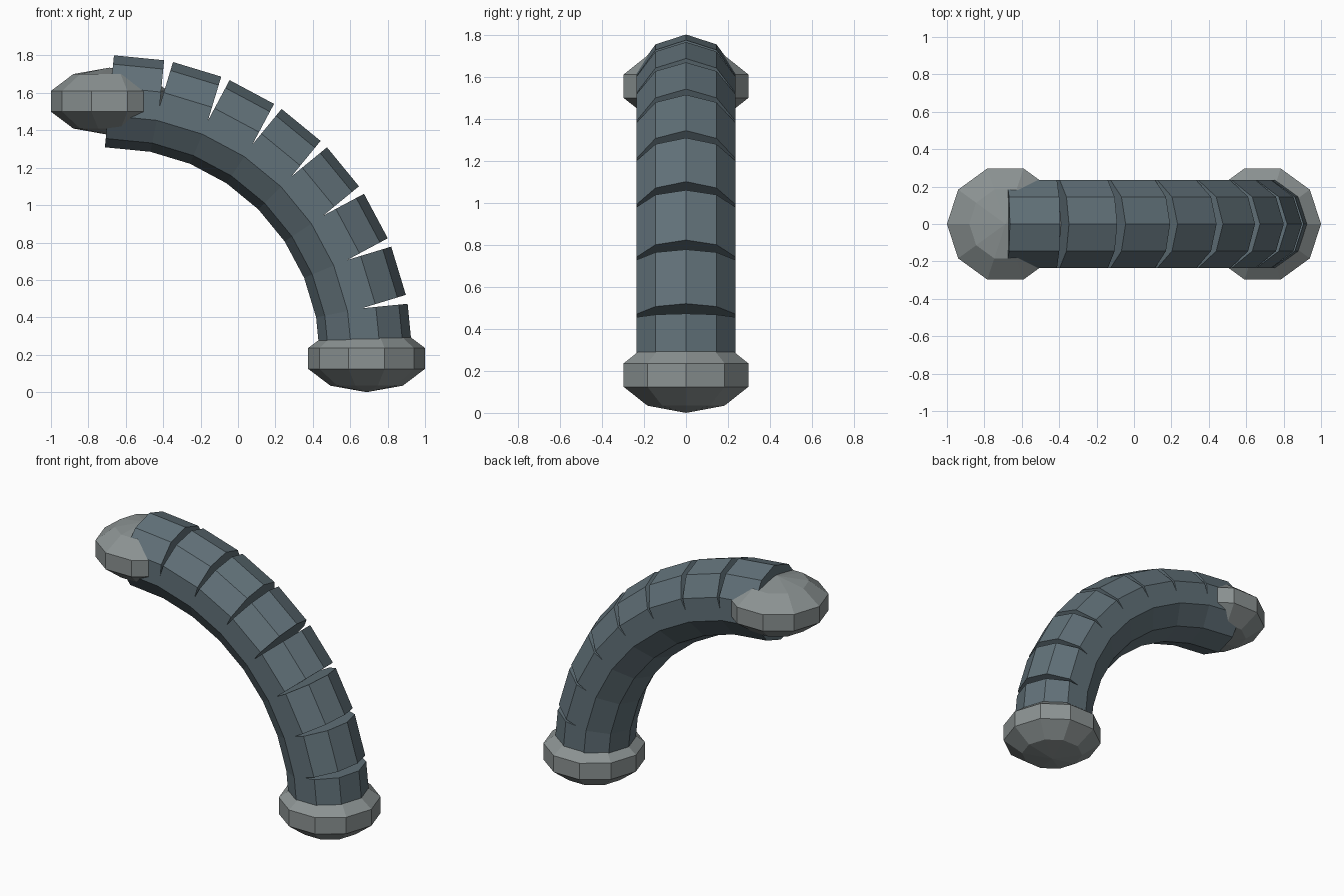
import bpy, bmesh
from math import sin, cos, pi, radians

if "Cube" in bpy.data.objects:
    bpy.data.objects.remove(bpy.data.objects["Cube"])

SIDES = 10
R = 1.375                  # radius of the quarter-circle bend
CX, CZ = -0.6875, 0.18     # centre of the bend
COUNT = 8                  # straight tube segments
STEP = radians(90 / COUNT)


def material(name, rgb):
    m = bpy.data.materials.new(name)
    m.diffuse_color = (*rgb, 1)
    m.use_nodes = True
    m.node_tree.nodes["Principled BSDF"].inputs["Base Color"].default_value = m.diffuse_color
    return m


def lathe(name, profile, loc, tilt, mat):
    """Ten-sided flat-shaded solid from (radius, height) points."""
    bm = bmesh.new()
    rings = [[bm.verts.new((r * cos(2 * pi * i / SIDES), r * sin(2 * pi * i / SIDES), z))
              for i in range(SIDES)] for r, z in profile]
    for a, b in zip(rings, rings[1:]):
        for i in range(SIDES):
            j = (i + 1) % SIDES
            bm.faces.new((a[i], a[j], b[j], b[i]))
    # Collapse the poles, then turn flat fans into single end caps
    bmesh.ops.remove_doubles(bm, verts=bm.verts[:], dist=1e-5)
    bmesh.ops.dissolve_limit(bm, angle_limit=radians(1), verts=bm.verts[:], edges=bm.edges[:])
    bmesh.ops.recalc_face_normals(bm, faces=bm.faces[:])
    mesh = bpy.data.meshes.new(name)
    bm.to_mesh(mesh)
    bm.free()
    mesh.materials.append(mat)
    ob = bpy.data.objects.new(name, mesh)
    ob.location = loc
    ob.rotation_euler = (0, tilt, 0)
    bpy.context.collection.objects.link(ob)
    return ob


steel = material("blue_steel", (0.12, 0.165, 0.19))
grey = material("grey_metal", (0.26, 0.29, 0.29))

# Tube segments: straight cylinders on chords of the bend, open gaps on the outside
half = R * sin(STEP / 2)
mid = R * cos(STEP / 2)
tube = [(0, -half), (0.247, -half), (0.247, half), (0, half)]
for k in range(COUNT):
    a = (k + 0.5) * STEP
    lathe(f"tube_segment_{k + 1}", tube,
          (CX + mid * sin(a), 0, CZ + mid * cos(a)), pi / 2 + a, steel)

# Squashed end knobs
knob = [(0.3285 * sin(pi * i / 5), -0.18 * cos(pi * i / 5)) for i in range(6)]
lathe("lower_end_knob", knob, (CX + R, 0, CZ), 0, grey)
lathe("upper_end_knob", knob, (CX, 0, CZ + R), 0, grey)
